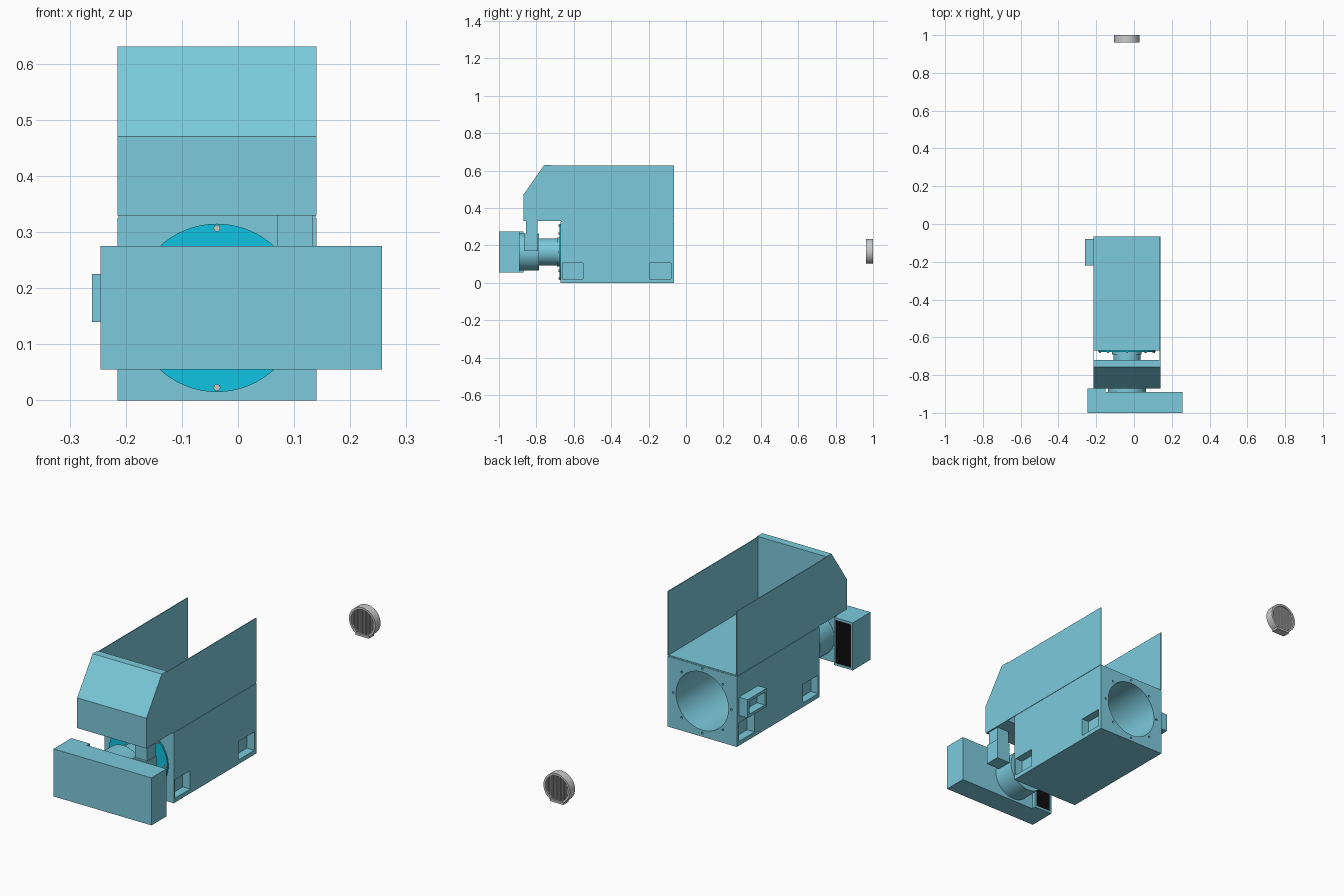
import bpy, bmesh, math
from mathutils import Matrix, Vector

if "Cube" in bpy.data.objects:
    bpy.data.objects.remove(bpy.data.objects["Cube"])

CX, CZ = -0.0375, 0.165     # common axis of the bore, barrel and grille


def material(name, rgb):
    m = bpy.data.materials.new(name)
    m.diffuse_color = (*rgb, 1)
    m.use_nodes = True
    m.node_tree.nodes["Principled BSDF"].inputs["Base Color"].default_value = m.diffuse_color
    return m


TEAL = material("teal", (0.2, 0.59, 0.71))
CYAN = material("cyan", (0.005, 0.55, 0.75))
BLACK = material("black", (0.004, 0.004, 0.004))


def finish(name, bm, mat=None, smooth=False):
    bmesh.ops.recalc_face_normals(bm, faces=bm.faces)
    me = bpy.data.meshes.new(name)
    bm.to_mesh(me)
    bm.free()
    ob = bpy.data.objects.new(name, me)
    bpy.context.collection.objects.link(ob)
    if mat:
        me.materials.append(mat)
    if smooth:
        smooth_angle(ob)
    return ob


def smooth_angle(ob):
    bpy.ops.object.select_all(action='DESELECT')
    ob.select_set(True)
    bpy.context.view_layer.objects.active = ob
    bpy.ops.object.shade_smooth_by_angle(angle=math.radians(30))


def add_box(bm, x, y, z):
    size = Vector((x[1] - x[0], y[1] - y[0], z[1] - z[0]))
    mid = Vector((sum(x) / 2, sum(y) / 2, sum(z) / 2))
    bmesh.ops.create_cube(bm, size=1, matrix=Matrix.Translation(mid) @ Matrix.Diagonal((*size, 1)))


def add_cyl(bm, r, y, x=CX, z=CZ, n=64):
    mat = Matrix.Translation((x, sum(y) / 2, z)) @ Matrix.Rotation(math.pi / 2, 4, 'X')
    bmesh.ops.create_cone(bm, cap_ends=True, segments=n, radius1=r, radius2=r,
                          depth=y[1] - y[0], matrix=mat)


def box(name, x, y, z, mat=TEAL):
    bm = bmesh.new()
    add_box(bm, x, y, z)
    return finish(name, bm, mat)


def cyl(name, r, y, mat=TEAL):
    bm = bmesh.new()
    add_cyl(bm, r, y)
    return finish(name, bm, mat, True)


def extrude_x(name, profile, x0, x1, mat=TEAL):
    bm = bmesh.new()
    f = bm.faces.new([bm.verts.new((x0, y, z)) for y, z in profile])
    g = bmesh.ops.extrude_face_region(bm, geom=[f])
    verts = [v for v in g['geom'] if isinstance(v, bmesh.types.BMVert)]
    bmesh.ops.translate(bm, verts=verts, vec=(x1 - x0, 0, 0))
    return finish(name, bm, mat)


def cut(ob, cutter):
    m = ob.modifiers.new("cut", 'BOOLEAN')
    m.object, m.operation, m.solver = cutter, 'DIFFERENCE', 'EXACT'
    dg = bpy.context.evaluated_depsgraph_get()
    me = bpy.data.meshes.new_from_object(ob.evaluated_get(dg))
    ob.modifiers.clear()
    ob.data = me
    bpy.data.objects.remove(cutter)


def circle_points(r, n=8):
    return [(CX + r * math.sin(2 * math.pi * i / n), CZ + r * math.cos(2 * math.pi * i / n))
            for i in range(n)]


# Main body with deep bore, rear bolt holes and four side pockets
body = box("main_body", (-0.215, 0.14), (-0.67, -0.065), (0, 0.325))
bm = bmesh.new()
add_cyl(bm, 0.134, (-0.66, 0))
for x, z in circle_points(0.149):
    add_cyl(bm, 0.005, (-0.08, -0.05), x, z, 12)
for y in ((-0.66, -0.55), (-0.195, -0.08)):
    for x in ((-0.25, -0.177), (0.102, 0.17)):
        add_box(bm, x, y, (0.02, 0.105))
cut(body, finish("cutter", bm))
smooth_angle(body)

# Thin deck under the hood
box("deck_plate", (-0.213, 0.138), (-0.668, -0.067), (0.325, 0.331))

# Hood: side walls and solid chamfered front
wall = [(-0.87, 0.33), (-0.87, 0.47), (-0.757, 0.627), (-0.065, 0.627), (-0.065, 0.33)]
for name, x in (("left", -0.215), ("right", 0.136)):
    extrude_x("hood_wall_" + name, wall, x, x + 0.004)
extrude_x("hood_front", [(-0.87, 0.33), (-0.87, 0.47), (-0.757, 0.631), (-0.72, 0.631), (-0.72, 0.33)],
          -0.2148, 0.1398)

# Front flange with bolts
cyl("front_flange", 0.15, (-0.677, -0.669), CYAN)
bm = bmesh.new()
for x, z in circle_points(0.142):
    add_cyl(bm, 0.006, (-0.683, -0.675), x, z, 16)
finish("flange_bolts", bm, None, True)

# Barrel joining body and front box
cyl("barrel_collar", 0.078, (-0.69, -0.675))
cyl("barrel_neck", 0.072, (-0.79, -0.67))
cyl("barrel_drum", 0.1, (-0.895, -0.785))

# Front box, with a deeper end carrying a black panel on its rear
extra = box("front_box", (-0.245, 0.257), (-1, -0.89), (0.055, 0.275))
end = box("front_box_end", (-0.245, -0.15), (-0.891, -0.87), (0.055, 0.275))
cut(end, box("cutter", (-0.237, -0.158), (-0.876, -0.86), (0.065, 0.265)))
box("black_panel", (-0.237, -0.158), (-0.878, -0.873), (0.065, 0.265), BLACK)

# Hanging bracket under the hood
box("bracket_stem", (0.07, 0.133), (-0.855, -0.795), (0.26, 0.332))
box("bracket_block", (0.066, 0.137), (-0.866, -0.792), (0.17, 0.265))

# Open frame on the left side
frame = box("side_frame", (-0.26, -0.2145), (-0.22, -0.08), (0.14, 0.225))
cut(frame, box("cutter", (-0.3, -0.22), (-0.205, -0.095), (0.153, 0.212)))

# Detached grille: horseshoe ring, floor bar and vertical slats
R, RI, Y0, Y1, ZC = 0.0675, 0.058, 0.962, 1.0, 0.1675
bm = bmesh.new()
angles = [math.radians(-60 + 300 * i / 48) for i in range(49)]
rings = [[bm.verts.new((CX + r * math.cos(a), y, ZC + r * math.sin(a)))
          for r, y in ((R, Y0), (R, Y1), (RI, Y1), (RI, Y0))] for a in angles]
for a, b in zip(rings, rings[1:]):
    for k in range(4):
        bm.faces.new((a[k], a[(k + 1) % 4], b[(k + 1) % 4], b[k]))
bm.faces.new(rings[0])
bm.faces.new(rings[-1])
finish("grille_ring", bm, None, True)
box("grille_floor", (CX - 0.034, CX + 0.034), (Y0, Y1), (0.1, 0.11), None)
bm = bmesh.new()
for i in range(-6, 7):
    x = i * 0.0088
    h = math.sqrt(0.0605 ** 2 - x * x)
    low = max(ZC - h, 0.109)
    add_box(bm, (CX + x - 0.0022, CX + x + 0.0022), (Y0 + 0.005, Y1 - 0.005), (low, ZC + h))
finish("grille_slats", bm)
